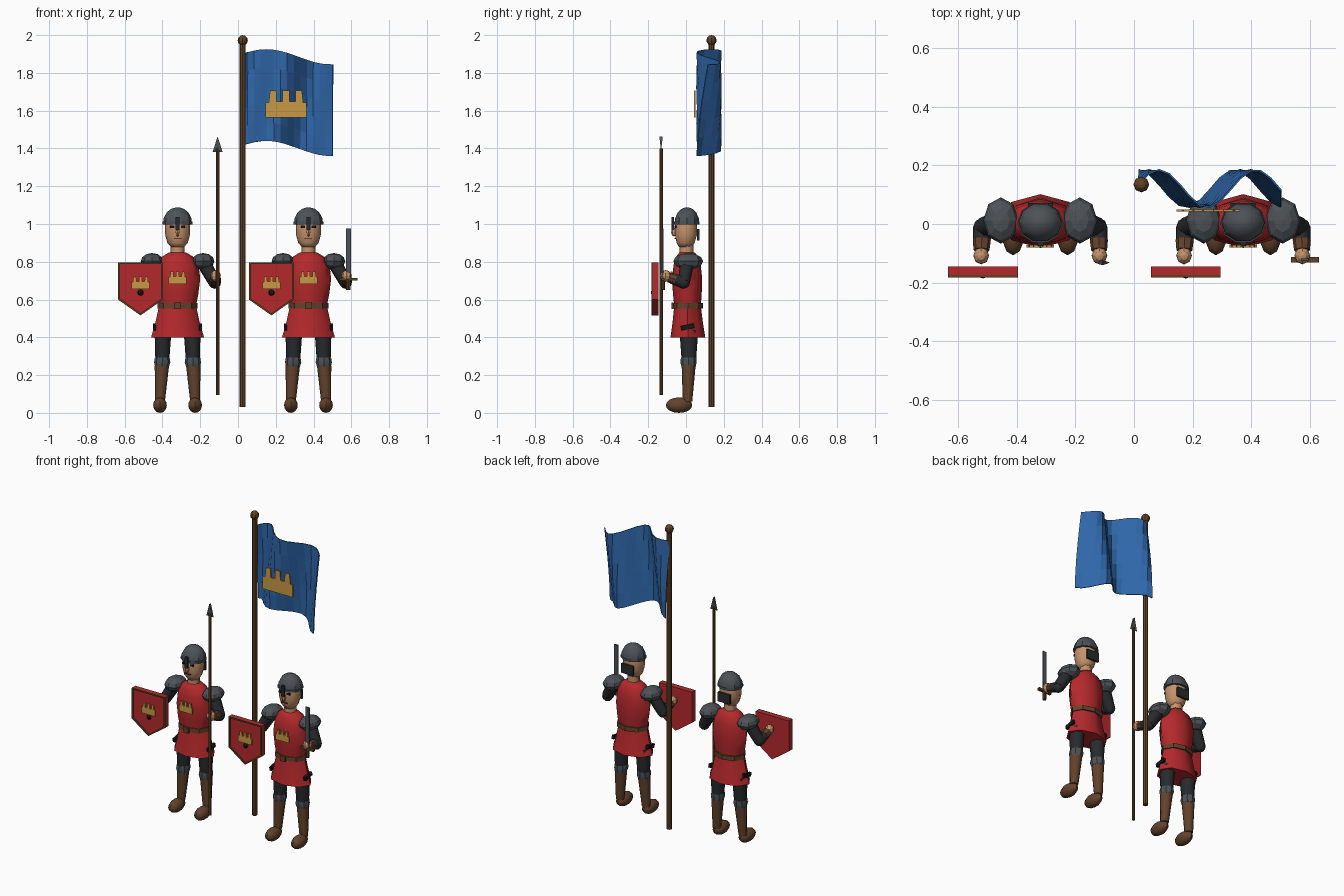
import bpy, bmesh, math
from mathutils import Vector, Matrix

if "Cube" in bpy.data.objects:
    bpy.data.objects.remove(bpy.data.objects["Cube"])


def material(name, r, g, b):
    m = bpy.data.materials.new(name)
    m.diffuse_color = (r, g, b, 1)
    m.use_nodes = True
    m.node_tree.nodes["Principled BSDF"].inputs["Base Color"].default_value = m.diffuse_color
    return m


RED = material("red cloth", 0.46, 0.022, 0.025)
BLUE = material("blue cloth", 0.028, 0.135, 0.40)
GOLD = material("gold", 0.58, 0.32, 0.06)
SKIN = material("skin", 0.56, 0.29, 0.15)
STEEL = material("steel", 0.075, 0.085, 0.095)
LEATHER = material("leather", 0.125, 0.055, 0.025)
WOOD = material("wood", 0.115, 0.055, 0.018)
MAIL = material("dark mail", 0.022, 0.023, 0.026)
BLACK = material("black", 0.008, 0.008, 0.008)


def finish(bm, name, mat, off=0.0, smooth=None):
    bmesh.ops.recalc_face_normals(bm, faces=bm.faces[:])
    me = bpy.data.meshes.new(name)
    bm.to_mesh(me)
    bm.free()
    me.materials.append(mat)
    ob = bpy.data.objects.new(name, me)
    ob.location.x = off
    bpy.context.collection.objects.link(ob)
    if smooth:
        bpy.ops.object.select_all(action='DESELECT')
        ob.select_set(True)
        bpy.context.view_layer.objects.active = ob
        bpy.ops.object.shade_smooth_by_angle(angle=math.radians(smooth))
    return ob


def loft(name, rings, mat, off, n=8, smooth=60):
    """Stack of elliptical rings (z, rx, ry, cx, cy)."""
    bm = bmesh.new()
    loops = [[bm.verts.new((cx + rx * math.cos(2 * math.pi * i / n),
                            cy + ry * math.sin(2 * math.pi * i / n), z)) for i in range(n)]
             for z, rx, ry, cx, cy in rings]
    for a, b in zip(loops, loops[1:]):
        for i in range(n):
            bm.faces.new((a[i], a[(i + 1) % n], b[(i + 1) % n], b[i]))
    bm.faces.new(loops[0])
    bm.faces.new(loops[-1])
    return finish(bm, name, mat, off, smooth)


def tube(name, p, q, r1, r2, mat, off=0.0, n=8, smooth=None):
    p, q = Vector(p), Vector(q)
    d = q - p
    bm = bmesh.new()
    mtx = Matrix.Translation((p + q) / 2) @ d.to_track_quat('Z', 'Y').to_matrix().to_4x4()
    bmesh.ops.create_cone(bm, cap_ends=True, segments=n, radius1=r1, radius2=r2,
                          depth=d.length, matrix=mtx)
    return finish(bm, name, mat, off, smooth)


def ball(name, c, r, mat, off=0.0, u=10, v=6, smooth=None):
    bm = bmesh.new()
    bmesh.ops.create_uvsphere(bm, u_segments=u, v_segments=v, radius=1,
                              matrix=Matrix.Translation(c) @ Matrix.Diagonal((*r, 1)))
    return finish(bm, name, mat, off, smooth)


def box(name, c, s, mat, off=0.0, tilt=0.0):
    bm = bmesh.new()
    bmesh.ops.create_cube(bm, size=1, matrix=Matrix.Translation(c)
                          @ Matrix.Rotation(tilt, 4, 'X') @ Matrix.Diagonal((*s, 1)))
    return finish(bm, name, mat, off)


def plate(name, pts, y0, y1, mat, off=0.0):
    """Outline in x, z extruded along y."""
    bm = bmesh.new()
    a = [bm.verts.new((x, y0, z)) for x, z in pts]
    b = [bm.verts.new((x, y1, z)) for x, z in pts]
    bm.faces.new(a)
    bm.faces.new(b[::-1])
    for i in range(len(a)):
        j = (i + 1) % len(a)
        bm.faces.new((a[i], b[i], b[j], a[j]))
    return finish(bm, name, mat, off)


def castle(name, cx, z, w, h, y0, y1, off=0.0):
    """Gold tower badge with three merlons."""
    pts = [(-.5, 0), (.5, 0), (.5, .56), (.42, .56), (.39, 1), (.24, 1), (.23, .6), (.09, .6),
           (.08, 1), (-.08, 1), (-.09, .6), (-.23, .6), (-.24, 1), (-.39, 1), (-.42, .56), (-.5, .56)]
    plate(name, [(cx + w * x, z + h * t) for x, t in pts], y0, y1, GOLD, off)


def soldier(off, tag):
    # tunic, skirt and belt
    loft(tag + " tunic", [(.56, .096, .07, 0, .008), (.63, .11, .076, 0, .007), (.71, .12, .08, 0, .006),
         (.78, .112, .072, 0, .006), (.825, .085, .06, 0, .006), (.85, .045, .04, 0, .006)], RED, off)
    loft(tag + " skirt", [(.4, .14, .092, 0, .01), (.48, .117, .08, 0, .009),
                          (.57, .097, .07, 0, .008)], RED, off)
    loft(tag + " belt", [(.553, .105, .08, 0, .01), (.581, .105, .08, 0, .01)], LEATHER, off, smooth=None)
    box(tag + " buckle", (0, -.072, .567), (.035, .012, .034), WOOD, off)
    castle(tag + " chest badge", 0, .682, .095, .066, -.081, -.071, off)

    # head and face
    loft(tag + " neck", [(.82, .037, .037, 0, .003), (.9, .037, .037, 0, .003)], SKIN, off)
    loft(tag + " head", [(.878, .035, .035, 0, -.004), (.9, .054, .05, 0, -.002), (.94, .065, .06, 0, 0),
         (.99, .067, .062, 0, 0), (1.03, .06, .056, 0, 0)], SKIN, off, n=10)
    ball(tag + " nose", (0, -.064, .957), (.012, .015, .024), SKIN, off, 6, 4)
    plate(tag + " mouth", [(-.02, .921), (.02, .921), (.02, .927), (-.02, .927)], -.061, -.053, LEATHER, off)

    # helmet with rim, nose guard and neck guard
    loft(tag + " helmet", [(1.0, .075, .068, 0, .005), (1.03, .074, .066, 0, .005), (1.06, .058, .052, 0, .005),
         (1.08, .035, .031, 0, .005), (1.088, .008, .008, 0, .005)], STEEL, off, n=10, smooth=30)
    loft(tag + " helmet rim", [(.998, .079, .071, 0, .004), (1.012, .079, .071, 0, .004)], STEEL, off,
         n=10, smooth=None)
    box(tag + " nose guard", (0, -.07, 1.003), (.02, .012, .07), MAIL, off)
    box(tag + " neck guard", (0, .066, .943), (.085, .013, .06), MAIL, off)

    for s, side in ((-1, " left"), (1, " right")):
        t = tag + side
        plate(t + " eye", [(s * .028 + a, .98 + b) for a, b in ((-.011, 0), (.011, 0), (.011, .012), (-.011, .012))],
              -.06, -.051, BLACK, off)
        # shoulder pad, arm and hand
        ball(t + " shoulder pad", (s * .135, .012, .803), (.06, .079, .043), STEEL, off, 8, 6)
        elbow, hand = (s * .197, -.012, .69), (s * .202, -.108, .725)
        tube(t + " upper arm", (s * .13, .01, .81), elbow, .04, .034, MAIL, off, 8, 60)
        ball(t + " elbow", elbow, (.033, .033, .033), MAIL, off, 8, 6, 60)
        tube(t + " forearm", elbow, (s * .201, -.07, .711), .033, .029, MAIL, off, 8, 60)
        tube(t + " bracer", (s * .2, -.055, .706), (s * .201, -.09, .718), .031, .027, LEATHER, off)
        ball(t + " hand", hand, (.027, .03, .031), SKIN, off, 8, 6)
        # hip clasp on the skirt
        box(t + " hip clasp", (s * .122, .008, .455), (.016, .07, .024), BLACK, off, .2)
        # leg, knee guard and boot
        loft(t + " thigh", [(.26, .036, .037, s * .081, .015), (.44, .045, .05, s * .077, .015)], MAIL, off)
        loft(t + " knee guard", [(.246, .037, .038, s * .082, .014), (.268, .043, .043, s * .081, .013),
             (.292, .039, .041, s * .081, .014)], STEEL, off, smooth=30)
        loft(t + " boot shaft", [(.06, .026, .025, s * .093, .008), (.25, .038, .037, s * .083, .014)], LEATHER, off)
        ball(t + " boot foot", (s * .093, -.037, .041), (.038, .07, .041), LEATHER, off, 10, 8, 40)

    # shield with raised rim, badge and boss
    cx = -.196
    shape = [(-.119, .797), (.119, .797), (.119, .6), (0, .516), (-.119, .6)]
    outer = [(cx + x, z) for x, z in shape]
    inner = [(cx + x * .92, .675 + (z - .675) * .93) for x, z in shape]
    plate(tag + " shield", outer, -.174, -.145, RED, off)
    for i in range(5):
        j = (i + 1) % 5
        plate(f"{tag} shield rim {i + 1}", [outer[i], outer[j], inner[j], inner[i]], -.182, -.172, WOOD, off)
    castle(tag + " shield badge", cx, .655, .096, .068, -.182, -.173, off)
    ball(tag + " shield boss", (cx, -.174, .637), (.016, .012, .016), BLACK, off, 8, 6)


soldier(-.32, "spearman")
soldier(.373, "swordsman")

# spear: shaft and wedge-shaped head
tube("spear shaft", (-.108, -.132, .095), (-.108, -.132, 1.4), .009, .009, WOOD)
bm = bmesh.new()
tip = [bm.verts.new(p) for p in ((-.134, -.132, 1.382), (-.082, -.132, 1.382),
                                 (-.108, -.141, 1.464), (-.108, -.123, 1.464))]
for f in ((0, 1, 2), (0, 1, 3), (0, 2, 3), (1, 2, 3)):
    bm.faces.new([tip[i] for i in f])
finish(bm, "spear head", STEEL)

# sword
sx, sy = .584, -.122
box("sword blade", (sx, sy, .84), (.026, .008, .27), STEEL)
box("sword guard", (sx, sy, .707), (.095, .018, .014), WOOD)
tube("sword grip", (sx, sy, .65), (sx, sy, .71), .011, .011, WOOD)

# flag pole and finial
tube("flag pole", (.025, .135, .03), (.025, .135, 1.96), .016, .016, WOOD)
ball("pole finial", (.025, .135, 1.972), (.027, .027, .028), WOOD, 0, 8, 6)

# waving flag
COLS, ROWS = 14, 5
bm = bmesh.new()
grid = []
for r in range(ROWS + 1):
    t = r / ROWS
    row = []
    for c in range(COLS + 1):
        x = .016 + .486 * c / COLS
        y = .121 + .064 * math.cos(2 * math.pi * (x - .415 + .07 * t) / .33)
        z = 1.885 + .04 * math.cos(2 * math.pi * (x - .15) / .68) - .485 * t
        row.append(bm.verts.new((x, y, z)))
    grid.append(row)
for r in range(ROWS):
    for c in range(COLS):
        bm.faces.new((grid[r][c], grid[r + 1][c], grid[r + 1][c + 1], grid[r][c + 1]))
flag = finish(bm, "flag", BLUE)
mod = flag.modifiers.new("thickness", 'SOLIDIFY')
mod.thickness = .006
mod.offset = 0
castle("flag badge", .254, 1.563, .216, .144, .043, .05)
